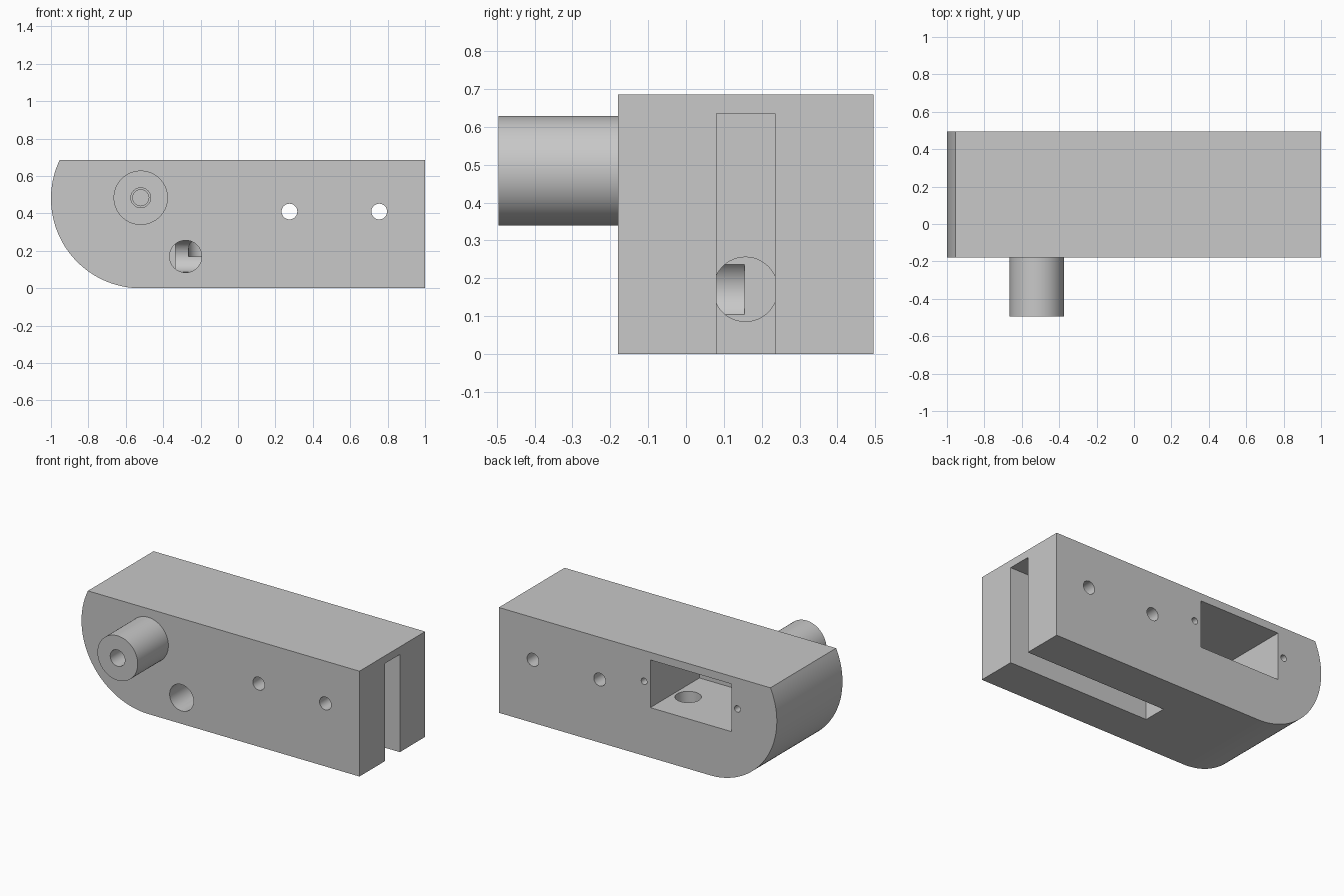
import bpy, bmesh, math
from mathutils import Matrix

cube = bpy.data.objects.get("Cube")
if cube:
    bpy.data.objects.remove(cube, do_unlink=True)

grey = bpy.data.materials.new("light_grey")
grey.use_nodes = True
colour = (0.58, 0.58, 0.58, 1)
grey.diffuse_color = colour
grey.node_tree.nodes["Principled BSDF"].inputs["Base Color"].default_value = colour


def make_object(name, bm):
    bmesh.ops.recalc_face_normals(bm, faces=bm.faces)
    mesh = bpy.data.meshes.new(name)
    bm.to_mesh(mesh)
    bm.free()
    mesh.materials.append(grey)
    obj = bpy.data.objects.new(name, mesh)
    bpy.context.collection.objects.link(obj)
    return obj


def box(name, low, high):
    bm = bmesh.new()
    bmesh.ops.create_cube(bm, size=1)
    for v in bm.verts:
        v.co = [l + (c + 0.5) * (h - l) for c, l, h in zip(v.co, low, high)]
    return make_object(name, bm)


def rod(name, axis, centre, start, end, radius, sides=48):
    """Cylinder along an axis; centre holds the two other coordinates in order."""
    bm = bmesh.new()
    bmesh.ops.create_cone(bm, cap_ends=True, segments=sides, radius1=radius,
                          radius2=radius, depth=end - start)
    turn = {"X": Matrix.Rotation(math.pi / 2, 4, "Y"),
            "Y": Matrix.Rotation(math.pi / 2, 4, "X"),
            "Z": Matrix.Identity(4)}[axis]
    place = list(centre)
    place.insert("XYZ".index(axis), (start + end) / 2)
    bmesh.ops.transform(bm, matrix=Matrix.Translation(place) @ turn, verts=bm.verts)
    return make_object(name, bm)


def combine(target, tool, operation="DIFFERENCE"):
    tool.hide_render = True
    mod = target.modifiers.new(tool.name, "BOOLEAN")
    mod.operation = operation
    mod.solver = "EXACT"
    mod.object = tool
    bpy.context.view_layer.objects.active = target
    bpy.ops.object.modifier_apply(modifier=mod.name)
    bpy.data.objects.remove(tool, do_unlink=True)


# Body: side profile with a rounded nose, extruded through the width
front, back, top = -0.18, 0.495, 0.685
nose_x, nose_r = -0.52, 0.48
last = math.pi + math.asin((top - nose_r) / nose_r) - math.pi / 2
profile = [(1, top), (1, 0)]
steps = 48
for i in range(steps + 1):
    a = last * i / steps
    profile.append((nose_x - nose_r * math.sin(a), nose_r - nose_r * math.cos(a)))
bm = bmesh.new()
side = bm.faces.new([bm.verts.new((x, front, z)) for x, z in profile])
extruded = bmesh.ops.extrude_face_region(bm, geom=[side])["geom"]
bmesh.ops.translate(bm, vec=(0, back - front, 0),
                    verts=[g for g in extruded if isinstance(g, bmesh.types.BMVert)])
body = make_object("arm_body", bm)

# Round boss on the front, with a stepped blind bore
pivot = (nose_x, 0.484)
combine(body, rod("pivot_boss", "Y", pivot, -0.495, -0.1, 0.145, 64), "UNION")
combine(body, rod("boss_bore", "Y", pivot, -0.6, -0.2, 0.053))
combine(body, rod("boss_pilot", "Y", pivot, -0.25, -0.1, 0.043))

# Long slot open at the end and underneath
combine(body, box("long_slot", (-0.025, 0.08, -0.1), (1.1, 0.235, 0.635)))

# Rectangular pocket in the back with a screw hole at each end
combine(body, box("back_pocket", (-0.674, -0.01, 0.325), (-0.09, 0.6, 0.635)))
for x in (-0.717, -0.045):
    combine(body, rod("screw_hole", "Y", (x, 0.484), 0.3, 0.6, 0.021, 32))

# Cross holes through both cheeks
for x in (0.275, 0.755):
    combine(body, rod("cross_hole", "Y", (x, 0.41), -0.3, 0.6, 0.042))

# Cable passage: from the front, along to the slot, and up into the pocket
combine(body, rod("passage_front", "Y", (-0.28, 0.17), -0.3, 0.155, 0.086))
combine(body, rod("passage_along", "X", (0.157, 0.171), -0.335, 0.02, 0.085))
combine(body, rod("passage_up", "Z", (-0.187, 0.245), 0.17, 0.4, 0.078))

# Smooth the round walls and keep the edges crisp
bpy.ops.object.select_all(action="DESELECT")
body.select_set(True)
bpy.context.view_layer.objects.active = body
bpy.ops.object.shade_smooth_by_angle(angle=math.radians(25))
